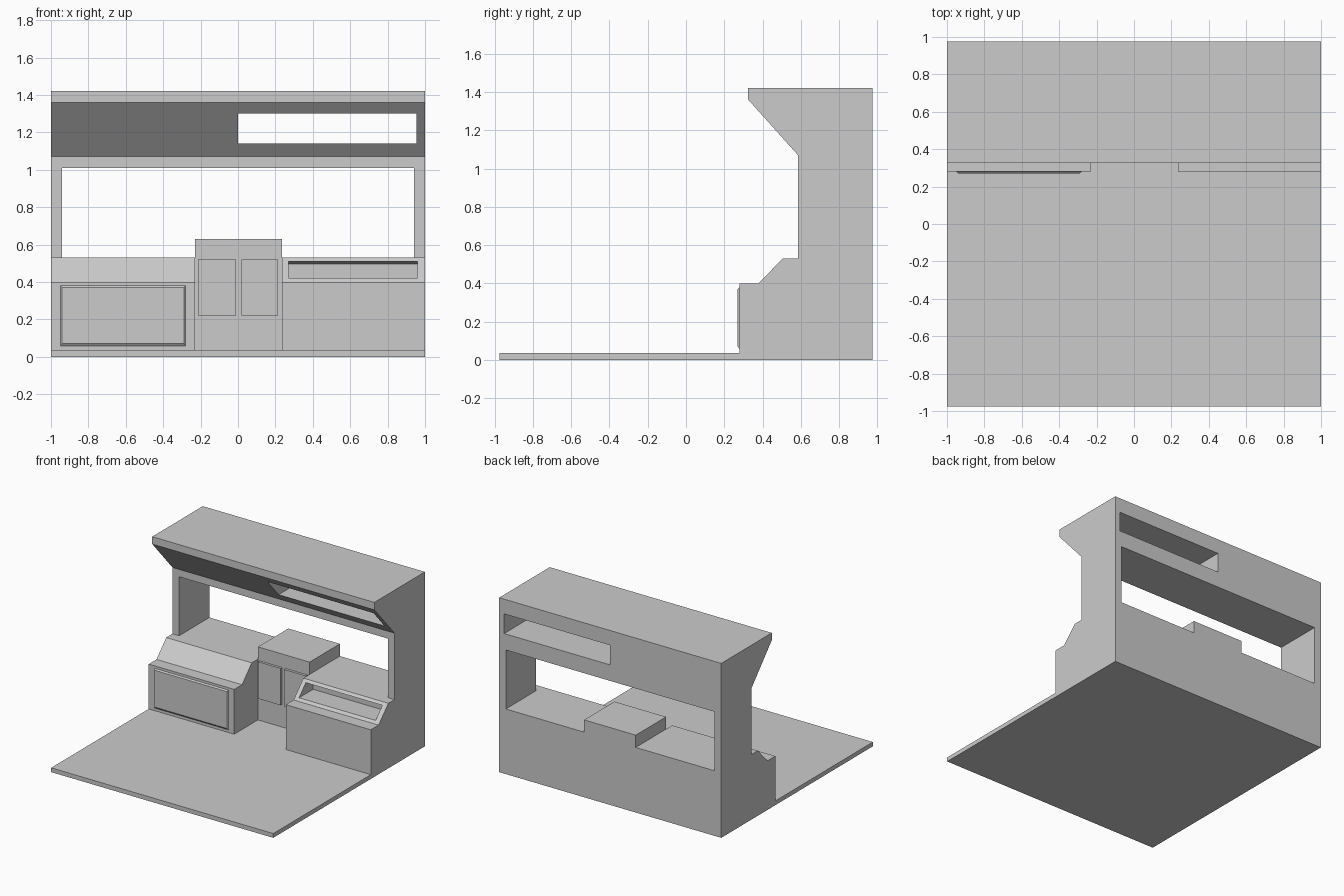
import bpy, bmesh
from mathutils import Vector

if "Cube" in bpy.data.objects:
    bpy.data.objects.remove(bpy.data.objects["Cube"])


def prism(name, pts, a, b, axis):
    """Extrude a 2D profile from a to b: axis 'x' takes (y, z), axis 'y' takes (x, z)."""
    bm = bmesh.new()
    make = (lambda p: (a, p[0], p[1])) if axis == 'x' else (lambda p: (p[0], a, p[1]))
    face = bm.faces.new([bm.verts.new(make(p)) for p in pts])
    ext = bmesh.ops.extrude_face_region(bm, geom=[face])
    d = Vector((b - a, 0, 0)) if axis == 'x' else Vector((0, b - a, 0))
    bmesh.ops.translate(bm, vec=d, verts=[g for g in ext['geom'] if isinstance(g, bmesh.types.BMVert)])
    bmesh.ops.recalc_face_normals(bm, faces=bm.faces)
    me = bpy.data.meshes.new(name)
    bm.to_mesh(me)
    bm.free()
    ob = bpy.data.objects.new(name, me)
    bpy.context.collection.objects.link(ob)
    return ob


def rect(u0, u1, v0, v1):
    return [(u0, v0), (u1, v0), (u1, v1), (u0, v1)]


def cut(target, cutter):
    mod = target.modifiers.new("cut", 'BOOLEAN')
    mod.operation = 'DIFFERENCE'
    mod.solver = 'EXACT'
    mod.object = cutter
    bpy.context.view_layer.objects.active = target
    bpy.ops.object.modifier_apply(modifier=mod.name)
    bpy.data.objects.remove(cutter)


# Cab shell: floor, console, rear wall and overhanging hood in one side profile
side = [(-0.975, 0), (0.975, 0), (0.975, 1.42), (0.325, 1.42), (0.325, 1.36),
        (0.585, 1.07), (0.585, 0.53), (0.505, 0.53), (0.38, 0.40), (0.28, 0.40),
        (0.28, 0.035), (-0.975, 0.035)]
shell = prism("cab_shell", side, -1, 1, 'x')

# Footwell between the two consoles
cut(shell, prism("footwell_cutter", rect(0.1, 0.585, 0.035, 0.7), -0.23, 0.235, 'x'))

# Main window, stepping up over the centre column
window = [(-0.94, 0.53), (-0.23, 0.53), (-0.23, 0.63), (0.235, 0.63), (0.235, 0.53),
          (0.94, 0.53), (0.94, 1.01), (-0.94, 1.01)]
cut(shell, prism("window_cutter", window, 0.55, 1.1, 'y'))

# Slot through the hood
cut(shell, prism("hood_slot_cutter", rect(0.0, 0.955, 1.14, 1.30), 0.2, 1.1, 'y'))

# Tray recess in the sloped face of the right console
tray = [(0.399, 0.42), (0.58, 0.42), (0.58, 0.495), (0.486, 0.51), (0.42, 0.56), (0.34, 0.47)]
cut(shell, prism("tray_cutter", tray, 0.27, 0.96, 'x'))

# Raised doors on the centre column
for name, x0, x1 in (("left_door", -0.215, -0.012), ("right_door", 0.02, 0.215)):
    prism(name, rect(x0, x1, 0.22, 0.52), 0.565, 0.59, 'y')

# Chamfered panel on the front of the left console
panel = prism("console_panel", rect(-0.955, -0.275, 0.05, 0.385), 0.27, 0.285, 'y')
for v in panel.data.vertices:
    if v.co.y < 0.28:
        v.co.x += 0.015 if v.co.x < -0.6 else -0.015
        v.co.z += 0.02 if v.co.z < 0.2 else -0.015
